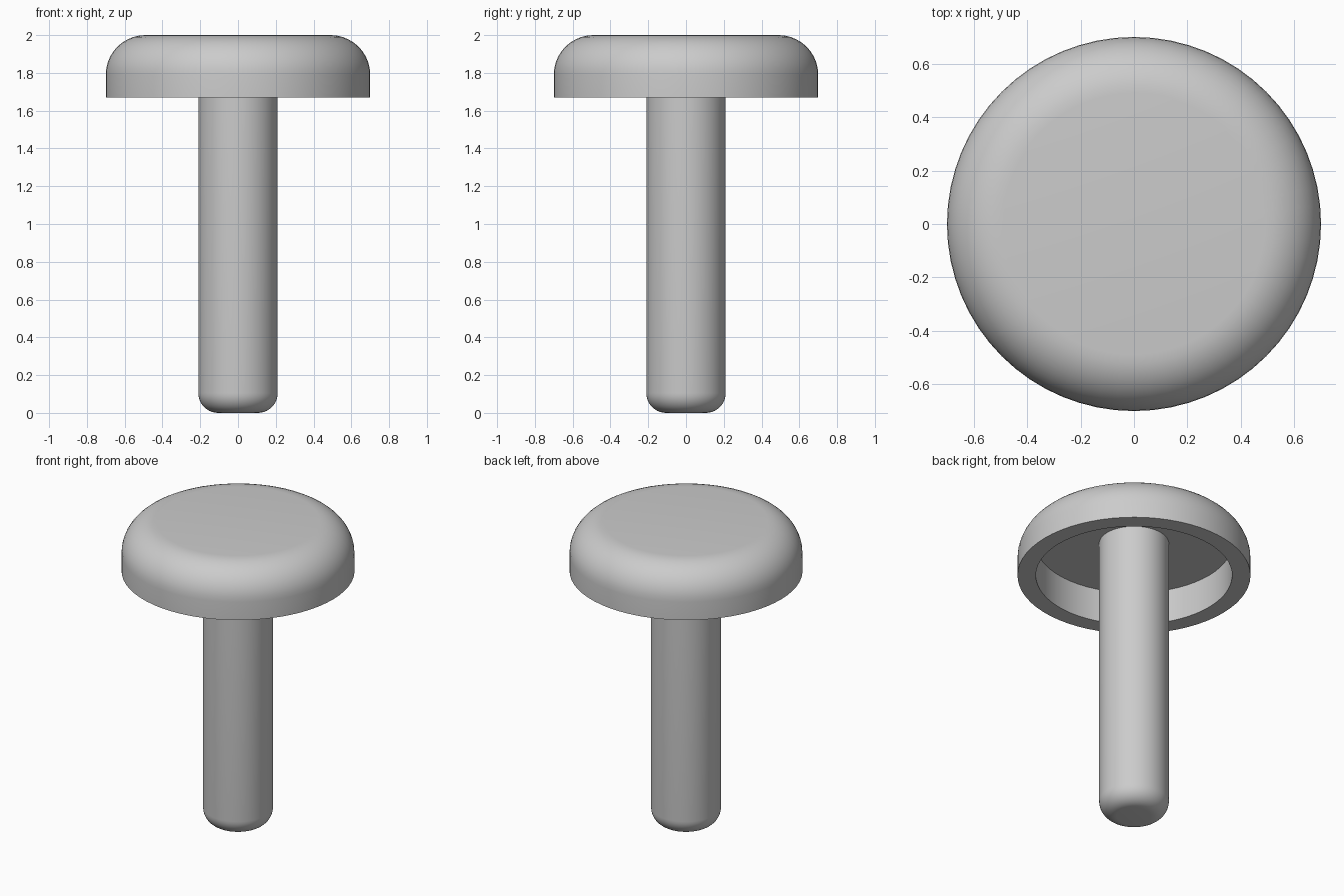
import bpy
import bmesh
from math import sin, cos, pi, radians
from mathutils import Vector

cube = bpy.data.objects.get("Cube")
if cube:
    bpy.data.objects.remove(cube, do_unlink=True)

# One plain grey for the whole model
GREY = (0.6, 0.6, 0.6, 1.0)
grey = bpy.data.materials.new("plain_grey")
grey.use_nodes = True
grey.diffuse_color = GREY
grey.node_tree.nodes["Principled BSDF"].inputs["Base Color"].default_value = GREY


def fillet(cx, cz, r, start, end, steps=10):
    """Quarter-round profile points about (cx, cz), angles in degrees."""
    angles = [radians(start + (end - start) * i / steps) for i in range(steps + 1)]
    return [(cx + r * cos(a), cz + r * sin(a)) for a in angles]


def lathe(name, profile, segments=64):
    """Revolve a (radius, height) profile around z into a smooth solid."""
    bm = bmesh.new()
    verts = [bm.verts.new((r, 0, z)) for r, z in profile]
    edges = [bm.edges.new(pair) for pair in zip(verts, verts[1:])]
    bmesh.ops.spin(bm, geom=verts + edges, cent=Vector(), axis=(0, 0, 1),
                   angle=2 * pi, steps=segments)
    bmesh.ops.remove_doubles(bm, verts=bm.verts, dist=0.0005)
    bmesh.ops.recalc_face_normals(bm, faces=bm.faces)
    mesh = bpy.data.meshes.new(name)
    bm.to_mesh(mesh)
    bm.free()
    mesh.materials.append(grey)
    obj = bpy.data.objects.new(name, mesh)
    bpy.context.collection.objects.link(obj)
    bpy.ops.object.select_all(action="DESELECT")
    obj.select_set(True)
    bpy.context.view_layer.objects.active = obj
    bpy.ops.object.shade_smooth_by_angle(angle=radians(30))
    return obj


# Round cap with a soft upper edge and a hollow underside
CAP_R, CAP_TOP, CAP_BOTTOM, CAP_ROUND = 0.7, 2.0, 1.67, 0.21
HOLLOW_R, HOLLOW_Z = 0.59, 1.89
lathe("cap",
      [(0, HOLLOW_Z), (HOLLOW_R, HOLLOW_Z), (HOLLOW_R, CAP_BOTTOM), (CAP_R, CAP_BOTTOM)]
      + fillet(CAP_R - CAP_ROUND, CAP_TOP - CAP_ROUND, CAP_ROUND, 0, 90)
      + [(0, CAP_TOP)])

# Stem with a rounded foot, seated in the hollow of the cap
STEM_R, STEM_ROUND = 0.21, 0.105
lathe("stem",
      [(0, 0)]
      + fillet(STEM_R - STEM_ROUND, STEM_ROUND, STEM_ROUND, -90, 0)
      + [(STEM_R, HOLLOW_Z + 0.01), (0, HOLLOW_Z + 0.01)])
